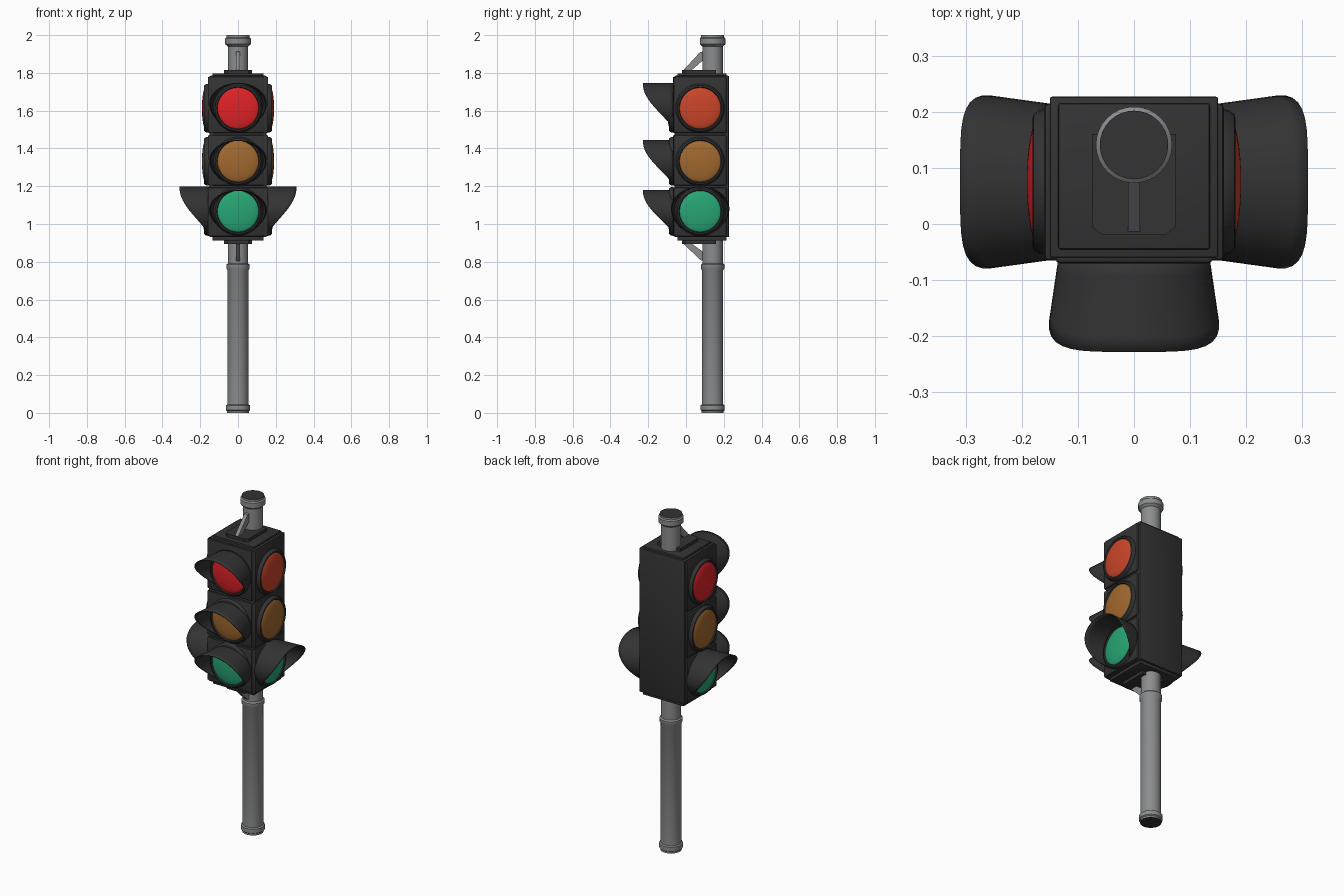
import bpy, bmesh, math
from mathutils import Matrix, Vector

if "Cube" in bpy.data.objects:
    bpy.data.objects.remove(bpy.data.objects["Cube"])


def material(name, rgb):
    m = bpy.data.materials.new(name)
    m.diffuse_color = (*rgb, 1)
    m.use_nodes = True
    m.node_tree.nodes["Principled BSDF"].inputs["Base Color"].default_value = m.diffuse_color
    return m


BLACK = material("housing_black", (0.033, 0.033, 0.034))
GREY = material("pole_grey", (0.26, 0.265, 0.27))
RED = material("signal_red", (0.74, 0.016, 0.02))
ORANGE = material("signal_orange_red", (0.6, 0.06, 0.022))
AMBER = material("signal_amber", (0.36, 0.14, 0.028))
GREEN = material("signal_green", (0.02, 0.38, 0.17))


def finish(name, bm, mats, matrix=None, smooth=True):
    if matrix:
        bm.transform(matrix)
    me = bpy.data.meshes.new(name)
    bm.to_mesh(me)
    bm.free()
    for m in mats:
        me.materials.append(m)
    ob = bpy.data.objects.new(name, me)
    bpy.context.collection.objects.link(ob)
    if smooth:
        bpy.context.view_layer.objects.active = ob
        bpy.ops.object.select_all(action='DESELECT')
        ob.select_set(True)
        bpy.ops.object.shade_smooth_by_angle(angle=math.radians(35))
    return ob


def box(name, lo, hi, mat, bevel=0.0, matrix=None):
    lo, hi = Vector(lo), Vector(hi)
    bm = bmesh.new()
    bmesh.ops.create_cube(bm, size=1)
    bmesh.ops.scale(bm, vec=hi - lo, verts=bm.verts)
    bmesh.ops.translate(bm, vec=(lo + hi) / 2, verts=bm.verts)
    if bevel:
        bmesh.ops.bevel(bm, geom=bm.edges[:], offset=bevel, segments=2, affect='EDGES', profile=0.5)
    return finish(name, bm, [mat], matrix)


def lathe(name, profile, mats, matrix=None, sides=32, rule=None):
    """Spin (radius, height) points round z."""
    bm = bmesh.new()
    vs = [bm.verts.new((r, 0, h)) for r, h in profile]
    es = [bm.edges.new(p) for p in zip(vs, vs[1:])]
    bmesh.ops.spin(bm, geom=vs + es, cent=(0, 0, 0), axis=(0, 0, 1),
                   angle=math.tau, steps=sides, use_duplicate=False)
    bmesh.ops.remove_doubles(bm, verts=bm.verts, dist=1e-5)
    bmesh.ops.recalc_face_normals(bm, faces=bm.faces)
    if rule:
        for f in bm.faces:
            f.material_index = rule(f)
    return finish(name, bm, mats, matrix)


def visor(name, matrix, r, half_width, flare, length):
    """Hood tube whose length grows from the bottom to the top."""
    bm = bmesh.new()
    n, steps, rows = 40, 6, []
    for i in range(n):
        a = math.tau * i / n
        s = math.sin(a)
        reach = max(0.008, length * math.sin(math.pi / 4 * (s + 1)) ** 1.2)
        row = []
        for k in range(steps + 1):
            d = reach * k / steps
            row.append(bm.verts.new(((half_width + flare * d / length) * math.cos(a), -d, r * s)))
        rows.append(row)
    for i in range(n):
        p, q = rows[i], rows[(i + 1) % n]
        for k in range(steps):
            bm.faces.new((p[k], q[k], q[k + 1], p[k + 1]))
    ob = finish(name, bm, [BLACK], matrix)
    mod = ob.modifiers.new("thickness", 'SOLIDIFY')
    mod.thickness = 0.005
    mod.offset = 0


# Pole with collars and dark end caps
POLE_Y = 0.141
pole = [(0, 0), (.058, 0), (.058, .01), (.064, .015), (.064, .04), (.056, .045),
        (.056, .755), (.062, .765), (.062, .785), (.054, .792), (.054, 1.94),
        (.068, 1.952), (.068, 1.982), (.061, 1.988), (.061, 2.0), (0, 2.0)]
lathe("pole", pole, [GREY, BLACK], Matrix.Translation((0, POLE_Y, 0)),
      rule=lambda f: int(abs(f.calc_center_median().z - 1) > 0.999))

# Housing core with stepped lids
box("housing", (-.15, -.06, .93), (.15, .227, 1.785), BLACK, .004)
box("top_lid", (-.135, -.045, 1.78), (.135, .215, 1.797), BLACK, .004)
box("bottom_lid", (-.135, -.045, .912), (.135, .215, .935), BLACK, .004)

# Mounting plates: straight back, clipped front corners
outline = [(-.075, .16), (-.075, -.005), (-.055, -.02), (.055, -.02), (.075, -.005), (.075, .16)]
for name, z in (("top_plate", 1.793), ("bottom_plate", .893)):
    bm = bmesh.new()
    f = bm.faces.new([bm.verts.new((x, y, z)) for x, y in outline])
    ext = bmesh.ops.extrude_face_region(bm, geom=[f])
    bmesh.ops.translate(bm, vec=(0, 0, .022),
                        verts=[v for v in ext["geom"] if isinstance(v, bmesh.types.BMVert)])
    bmesh.ops.recalc_face_normals(bm, faces=bm.faces)
    finish(name, bm, [BLACK], smooth=False)

# Slanted struts between plates and pole
for name, pts in (("top_strut", [(-.018, 1.81), (.025, 1.81), (.1, 1.875), (.1, 1.915), (.075, 1.91)]),
                  ("bottom_strut", [(-.018, .9), (.025, .9), (.1, .845), (.1, .8), (.075, .81)])):
    bm = bmesh.new()
    f = bm.faces.new([bm.verts.new((-.011, y, z)) for y, z in pts])
    ext = bmesh.ops.extrude_face_region(bm, geom=[f])
    bmesh.ops.translate(bm, vec=(.022, 0, 0),
                        verts=[v for v in ext["geom"] if isinstance(v, bmesh.types.BMVert)])
    bmesh.ops.recalc_face_normals(bm, faces=bm.faces)
    finish(name, bm, [GREY], smooth=False)

# Signal faces: door, rim, lens and hood on the front and both sides
LAMPS = (("red", 1.613, 1.482, 1.78), ("amber", 1.332, 1.204, 1.47), ("green", 1.067, .935, 1.194))
HOODS = {"red": (1.625, .12), "amber": (1.325, .117), "green": (1.064, .114)}
RIM = [(.109, .0), (.109, .018), (.113, .024), (.121, .022), (.128, .012), (.13, .0)]
LENS = [(.114 * math.sin(t * math.pi / 16), .012 + .022 * math.cos(t * math.pi / 16)) for t in range(9)]
for side, turn, dist in (("front", 0, .135), ("right", 90, .15), ("left", -90, .15)):
    frame = Matrix.Translation((0, .075, 0)) @ Matrix.Rotation(math.radians(turn), 4, 'Z')
    for lamp, z, z0, z1 in LAMPS:
        color = {"red": ORANGE if side == "right" else RED, "amber": AMBER, "green": GREEN}[lamp]
        box(f"{side}_{lamp}_door", (-.14, -dist - .01, z0), (.14, -dist + .02, z1), BLACK, .008, frame)
        out = frame @ Matrix.Translation((0, -dist - .007, z)) @ Matrix.Rotation(math.pi / 2, 4, 'X')
        lathe(f"{side}_{lamp}_rim", RIM, [BLACK], out)
        lathe(f"{side}_{lamp}_lens", LENS, [color], out)
        if side == "front":
            zc, r = HOODS[lamp]
            visor(f"{side}_{lamp}_visor", frame @ Matrix.Translation((0, -dist - .005, zc)),
                  r, .133, .024, .163)
        elif lamp == "green":
            visor(f"{side}_{lamp}_visor", frame @ Matrix.Translation((0, -dist, 1.07)),
                  .127, .137, .022, .16)
